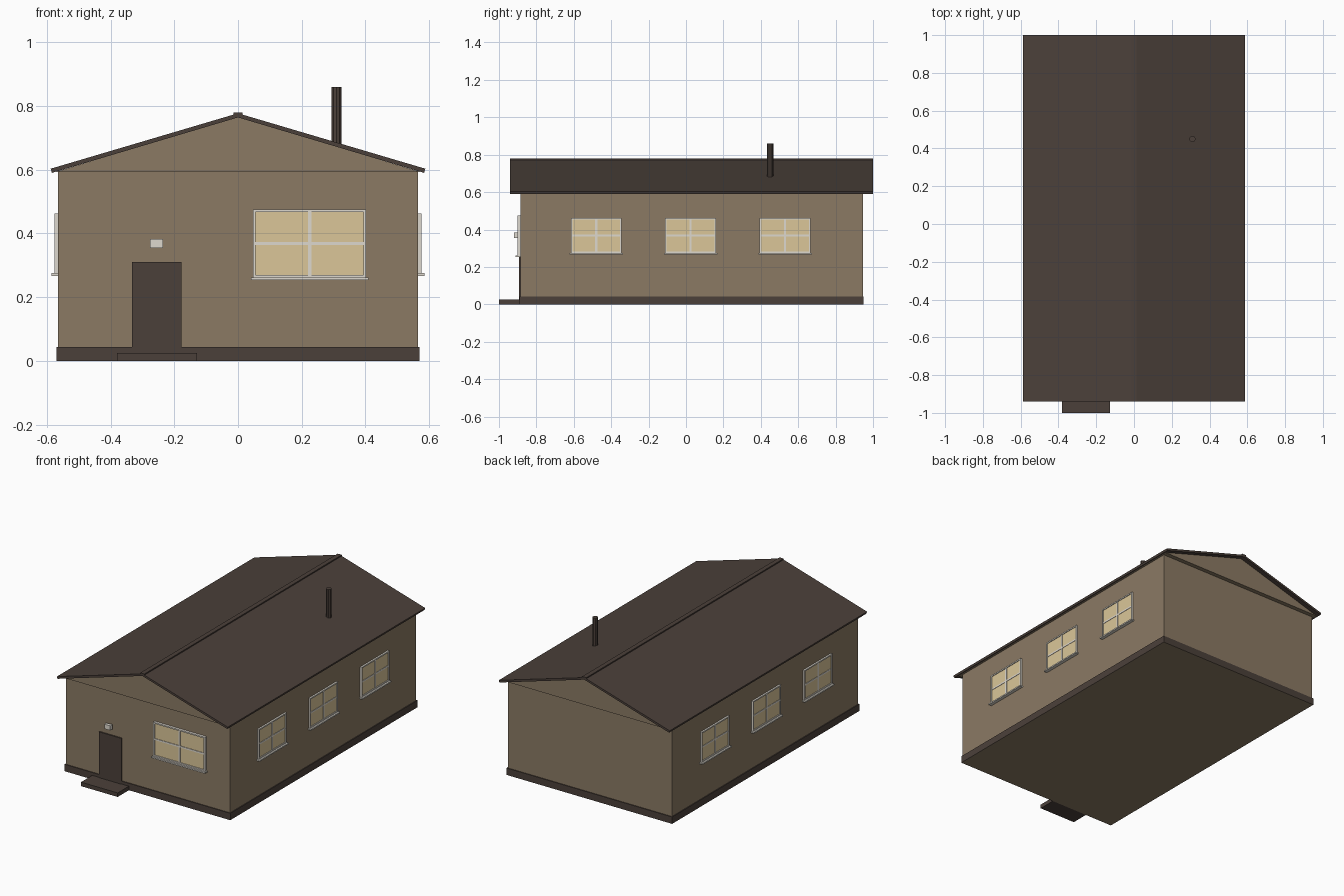
import bpy, bmesh, math
from mathutils import Matrix, Vector

if "Cube" in bpy.data.objects:
    bpy.data.objects.remove(bpy.data.objects["Cube"])


def material(name, r, g, b):
    def lin(c):
        c /= 255
        return c / 12.92 if c <= 0.04045 else ((c + 0.055) / 1.055) ** 2.4
    m = bpy.data.materials.new(name)
    m.diffuse_color = (lin(r), lin(g), lin(b), 1)
    m.use_nodes = True
    m.node_tree.nodes["Principled BSDF"].inputs["Base Color"].default_value = m.diffuse_color
    return m


WALL = material("tan wall", 139, 122, 100)
DARK = material("dark brown", 75, 64, 58)
GLASS = material("warm glass", 219, 198, 153)
FRAME = material("pale frame", 222, 217, 207)


def finish(name, bm, mats):
    bmesh.ops.recalc_face_normals(bm, faces=bm.faces)
    me = bpy.data.meshes.new(name)
    bm.to_mesh(me)
    bm.free()
    for m in mats:
        me.materials.append(m)
    ob = bpy.data.objects.new(name, me)
    bpy.context.collection.objects.link(ob)
    return ob


def add_box(bm, x0, x1, y0, y1, z0, z1):
    mat = Matrix.Translation(((x0 + x1) / 2, (y0 + y1) / 2, (z0 + z1) / 2))
    mat = mat @ Matrix.Diagonal((x1 - x0, y1 - y0, z1 - z0, 1))
    bmesh.ops.create_cube(bm, size=1, matrix=mat)


def box(name, mats, *dims):
    bm = bmesh.new()
    add_box(bm, *dims)
    return finish(name, bm, mats)


def prism(name, profile, y0, y1, mat):
    """Extrude an (x, z) profile along y."""
    bm = bmesh.new()
    face = bm.faces.new([bm.verts.new((x, y0, z)) for x, z in profile])
    ext = bmesh.ops.extrude_face_region(bm, geom=[face])["geom"]
    verts = [v for v in ext if isinstance(v, bmesh.types.BMVert)]
    bmesh.ops.translate(bm, verts=verts, vec=(0, y1 - y0, 0))
    return finish(name, bm, [mat])


def window(name, w, z0, z1, depth, origin, angle):
    """Window facing local -y, centred on local x = 0."""
    place = Matrix.Translation(origin) @ Matrix.Rotation(angle, 4, 'Z')
    h, t = w / 2, 0.008
    zm = (z0 + z1) / 2
    panes = box(name + "_glass", [GLASS], -h + t, h - t, -depth * 0.6, 0.01, z0 + t, z1 - t)
    bm = bmesh.new()
    for x0, x1 in ((-h, -h + t), (h - t, h)):          # side frames
        add_box(bm, x0, x1, -depth, 0.01, z0, z1)
    for a, b in ((z0, z0 + t), (z1 - t, z1)):          # top and bottom frames
        add_box(bm, -h + t, h - t, -depth, 0.01, a, b)
    add_box(bm, -0.0055, 0.0055, -depth * 0.85, 0, z0 + t, z1 - t)   # upright bar
    add_box(bm, -h + t, h - t, -depth * 0.8, 0, zm - 0.005, zm + 0.005)  # cross bar
    add_box(bm, -h - 0.007, h + 0.007, -depth - 0.01, 0.01, z0 - 0.008, z0)  # sill
    frame = finish(name + "_frame", bm, [FRAME])
    for ob in (panes, frame):
        ob.data.transform(place)


# Foundation, with the wall colour on its underside
base = box("foundation", [DARK, WALL], -0.57, 0.57, -0.89, 0.95, 0, 0.043)
for p in base.data.polygons:
    if p.normal.z < -0.5:
        p.material_index = 1

# Walls, door and doorstep
box("walls", [WALL], -0.565, 0.565, -0.885, 0.945, 0.043, 0.592)
box("doorstep", [DARK], -0.38, -0.128, -1.0, -0.89, 0, 0.025)
box("door", [DARK], -0.332, -0.178, -0.893, -0.88, 0.025, 0.31)

# Gable ends, overhanging the walls
prism("gable", [(-0.575, 0.592), (0.575, 0.592), (0, 0.766)], -0.912, 0.972, WALL)

# Roof slopes and ridge cap
prism("roof", [(-0.584, 0.59), (0, 0.764), (0.584, 0.59), (0.588, 0.603),
               (0, 0.777), (-0.588, 0.603)], -0.94, 1.0, DARK)
prism("ridge_cap", [(-0.014, 0.768), (0.014, 0.768), (0.014, 0.78), (-0.014, 0.78)],
      -0.94, 1.0, DARK)

# Flue pipe
bm = bmesh.new()
bmesh.ops.create_cone(bm, cap_ends=True, segments=10, radius1=0.0165, radius2=0.0165,
                      depth=0.18, matrix=Matrix.Translation((0.309, 0.45, 0.77)))
finish("flue_pipe", bm, [DARK])

# Lamp over the door
box("lamp_bracket", [FRAME], -0.262, -0.248, -0.905, -0.88, 0.362, 0.376)
box("lamp", [FRAME], -0.276, -0.235, -0.92, -0.9, 0.354, 0.383)

# Windows
window("front_window", 0.355, 0.262, 0.475, 0.016, Vector((0.225, -0.885, 0)), 0)
for side, s in (("right", 1), ("left", -1)):
    for i, y in enumerate((-0.48, 0.025, 0.53)):
        window(f"{side}_window_{i + 1}", 0.272, 0.275, 0.462, 0.011,
               Vector((s * 0.565, y, 0)), s * math.pi / 2)
